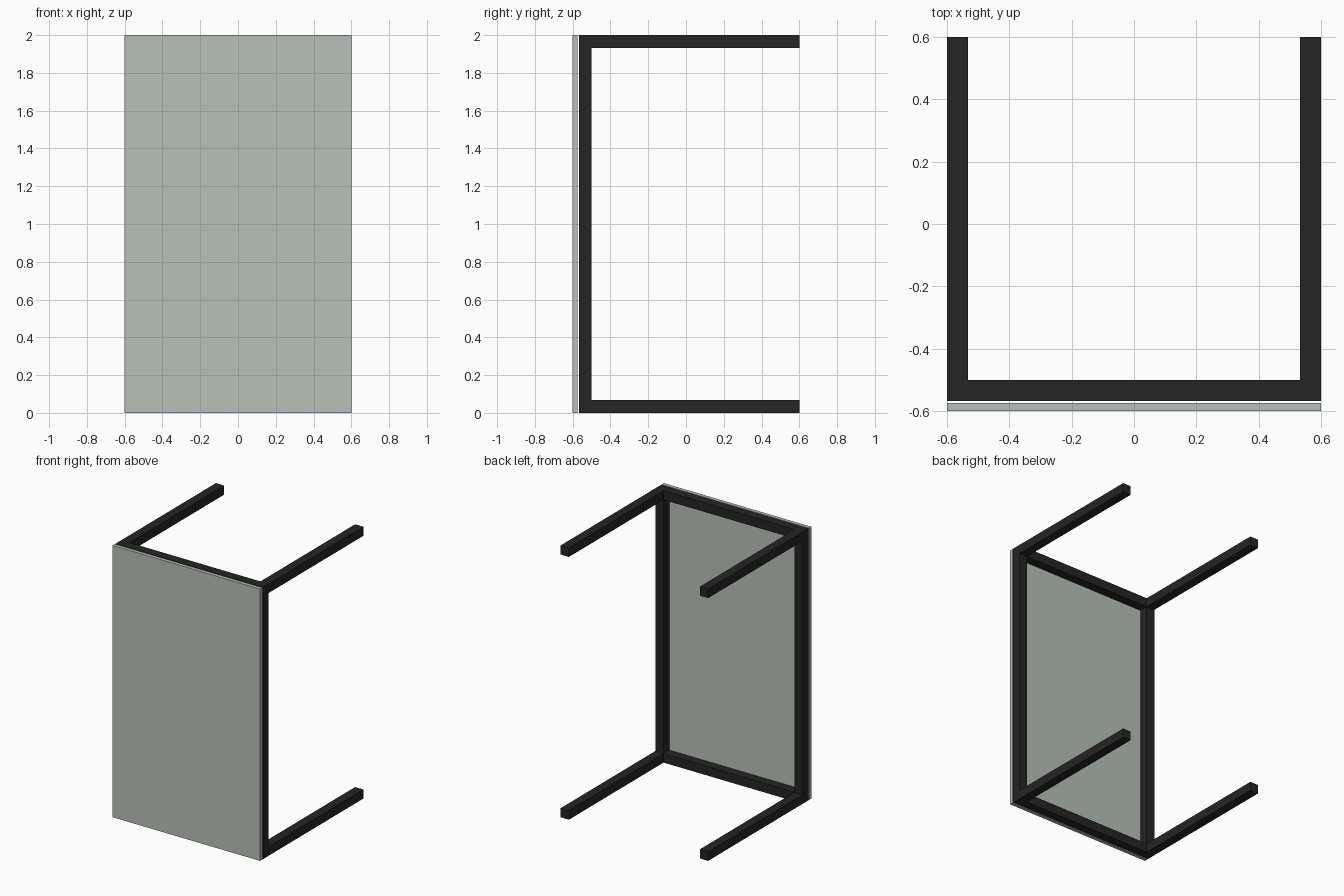
import bpy

if "Cube" in bpy.data.objects:
    bpy.data.objects.remove(bpy.data.objects["Cube"])

T = 0.067            # bar thickness
W, H, D = 0.6, 2.0, 0.6
FRONT = -0.567       # front of the frame
INNER = FRONT + T    # back of the front frame


def material(name, color):
    m = bpy.data.materials.new(name)
    m.diffuse_color = (*color, 1)
    m.use_nodes = True
    m.node_tree.nodes["Principled BSDF"].inputs["Base Color"].default_value = m.diffuse_color
    return m


def box(name, lo, hi, mat):
    bpy.ops.mesh.primitive_cube_add(size=1, location=[(a + b) / 2 for a, b in zip(lo, hi)])
    ob = bpy.context.object
    ob.name = name
    ob.scale = [b - a for a, b in zip(lo, hi)]
    bpy.ops.object.transform_apply(location=False, rotation=False, scale=True)
    ob.data.materials.append(mat)
    return ob


dark = material("dark_metal", (0.018, 0.018, 0.018))
panel_grey = material("panel_grey_green", (0.48, 0.53, 0.48))

# Front panel, set slightly ahead of the frame
box("front_panel", (-W, -D, 0), (W, -0.574, H), panel_grey)

# Upright posts
for side, x in (("left", -W), ("right", W - T)):
    box(f"{side}_post", (x, FRONT, 0), (x + T, INNER, H), dark)

for level, z in (("bottom", 0), ("top", H - T)):
    # Crossbars between the posts
    box(f"{level}_crossbar", (-W + T, FRONT, z), (W - T, INNER, z + T), dark)
    # Rails running to the back
    for side, x in (("left", -W), ("right", W - T)):
        box(f"{level}_{side}_rail", (x, INNER, z), (x + T, D, z + T), dark)
